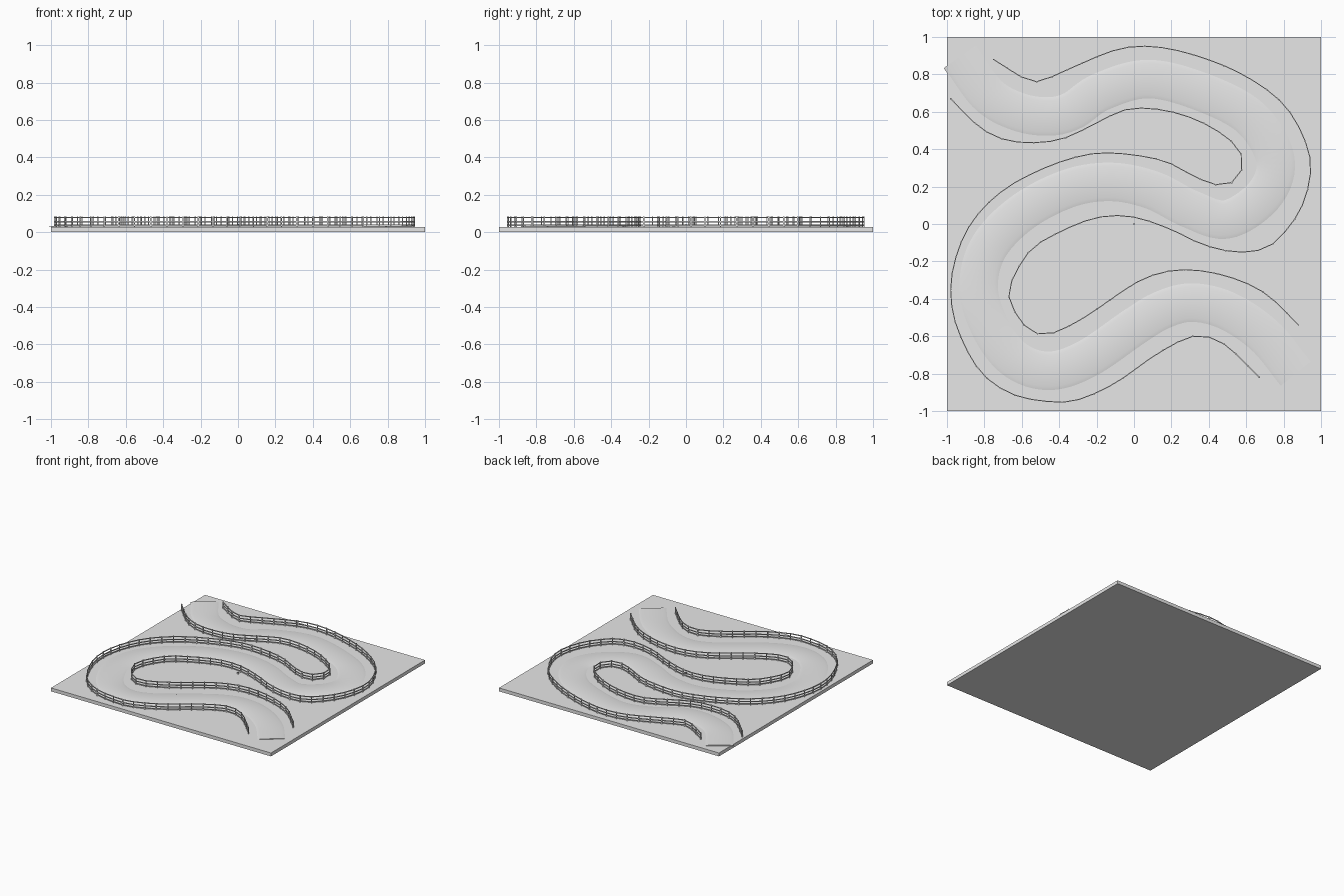
import bpy, bmesh
from mathutils import Vector, Matrix

cube = bpy.data.objects.get("Cube")
if cube:
    bpy.data.objects.remove(cube, do_unlink=True)

GROUND = 0.028


def make_material(name, color):
    mat = bpy.data.materials.new(name)
    mat.use_nodes = True
    mat.diffuse_color = color
    mat.node_tree.nodes["Principled BSDF"].inputs["Base Color"].default_value = color
    return mat


light_grey = make_material("light grey", (0.8, 0.8, 0.8, 1))


def finish(bm, name):
    bmesh.ops.recalc_face_normals(bm, faces=bm.faces)
    mesh = bpy.data.meshes.new(name)
    bm.to_mesh(mesh)
    bm.free()
    mesh.materials.append(light_grey)
    obj = bpy.data.objects.new(name, mesh)
    bpy.context.collection.objects.link(obj)
    return obj


def add_box(bm, center, size, angle=0.0):
    matrix = (Matrix.Translation(center) @ Matrix.Rotation(angle, 4, "Z")
              @ Matrix.Diagonal((*size, 1)))
    bmesh.ops.create_cube(bm, size=1, matrix=matrix)


def smooth_path(points, spacing):
    """Catmull-Rom curve through the points, resampled at an even spacing."""
    pts = [Vector(p) for p in points]
    pts = [2 * pts[0] - pts[1]] + pts + [2 * pts[-1] - pts[-2]]
    dense = []
    for a, b, c, d in zip(pts, pts[1:], pts[2:], pts[3:]):
        for i in range(20):
            t = i / 20
            dense.append((2 * b + (c - a) * t + (2 * a - 5 * b + 4 * c - d) * t ** 2
                          + (3 * b - a - 3 * c + d) * t ** 3) / 2)
    dense.append(pts[-2])
    lengths = [0.0]
    for p, q in zip(dense, dense[1:]):
        lengths.append(lengths[-1] + (q - p).length)
    count = round(lengths[-1] / spacing)
    result, k = [], 0
    for i in range(count + 1):
        target = lengths[-1] * i / count
        while k < len(dense) - 2 and lengths[k + 1] < target:
            k += 1
        f = (target - lengths[k]) / (lengths[k + 1] - lengths[k])
        result.append(dense[k].lerp(dense[k + 1], f))
    return result


# Square base slab
bm = bmesh.new()
add_box(bm, (0, 0, GROUND / 2), (2, 2, GROUND))
finish(bm, "base_slab")


# Winding road: a low raised strip with soft sloping banks
def build_road(points):
    path = smooth_path(points, 0.03)
    profile = [(-0.107, -0.001), (-0.083, 0.005), (0.083, 0.005), (0.107, -0.001)]
    bm = bmesh.new()
    rows = []
    for i, p in enumerate(path):
        ahead = path[min(i + 1, len(path) - 1)] - path[max(i - 1, 0)]
        side = Vector((-ahead.y, ahead.x)).normalized()
        rows.append([bm.verts.new((*(p + side * s), GROUND + h)) for s, h in profile])
    for r, q in zip(rows, rows[1:]):
        for j in range(len(profile)):
            n = (j + 1) % len(profile)
            face = bm.faces.new((r[j], r[n], q[n], q[j]))
            face.smooth = n > 0
    for end in (rows[0], rows[-1]):
        bm.faces.new(end)
    finish(bm, "winding_road")


build_road([
    (-.93, .895), (-.78, .69), (-.62, .6), (-.46, .575), (-.33, .605), (-.18, .705),
    (.07, .775), (.35, .71), (.62, .57), (.755, .35), (.7, .16), (.5, .025), (.3, .08),
    (.1, .18), (-.12, .225), (-.35, .19), (-.6, .06), (-.78, -.13), (-.83, -.35),
    (-.76, -.57), (-.63, -.73), (-.45, -.785), (-.25, -.72), (0, -.55), (.15, -.46),
    (.31, -.42), (.5, -.465), (.7, -.6), (.865, -.8)])


# Post-and-rail fences: straight rails between evenly spaced posts
def build_fence(name, points):
    path = smooth_path(points, 0.088)
    bm = bmesh.new()
    top = 0.085
    for p in path:
        add_box(bm, (p.x, p.y, (GROUND + top) / 2), (0.007, 0.007, top - GROUND))
    for p, q in zip(path, path[1:]):
        mid, run = (p + q) / 2, q - p
        angle = Vector((run.x, run.y, 0)).to_track_quat("X", "Z").to_euler().z
        for z in (0.079, 0.056, 0.037):
            add_box(bm, (mid.x, mid.y, z), (run.length, 0.005, 0.007), angle)
    finish(bm, name)


build_fence("back_fence", [
    (-.75, .88), (-.59, .78), (-.5, .765), (-.3, .85), (-.1, .93), (.08, .95), (.3, .91),
    (.56, .81), (.78, .66), (.9, .48), (.945, .3), (.9, .1), (.8, -.05), (.7, -.13),
    (.55, -.15), (.37, -.11), (.2, -.03), (.03, .03), (-.1, .045), (-.25, .02),
    (-.45, -.07), (-.57, -.16), (-.67, -.37), (-.58, -.55), (-.49, -.59), (-.4, -.57),
    (-.25, -.49), (0, -.32), (.15, -.26), (.3, -.245), (.5, -.28), (.7, -.37), (.88, -.54)])

build_fence("front_fence", [
    (-.98, .67), (-.84, .53), (-.72, .46), (-.57, .435), (-.37, .46), (-.09, .595),
    (.03, .62), (.2, .6), (.36, .545), (.5, .46), (.57, .38), (.58, .3), (.52, .22),
    (.44, .21), (.33, .25), (.15, .34), (-.12, .38), (-.3, .36), (-.5, .29), (-.7, .18),
    (-.86, .02), (-.95, -.17), (-.98, -.37), (-.94, -.57), (-.82, -.79), (-.65, -.91),
    (-.45, -.95), (-.3, -.94), (-.1, -.85), (.1, -.71), (.27, -.615), (.38, -.6),
    (.5, -.655), (.67, -.82)])

# Lone post at the middle of the slab
bm = bmesh.new()
add_box(bm, (0, 0, 0.035), (0.01, 0.007, 0.016))
finish(bm, "centre_post")
